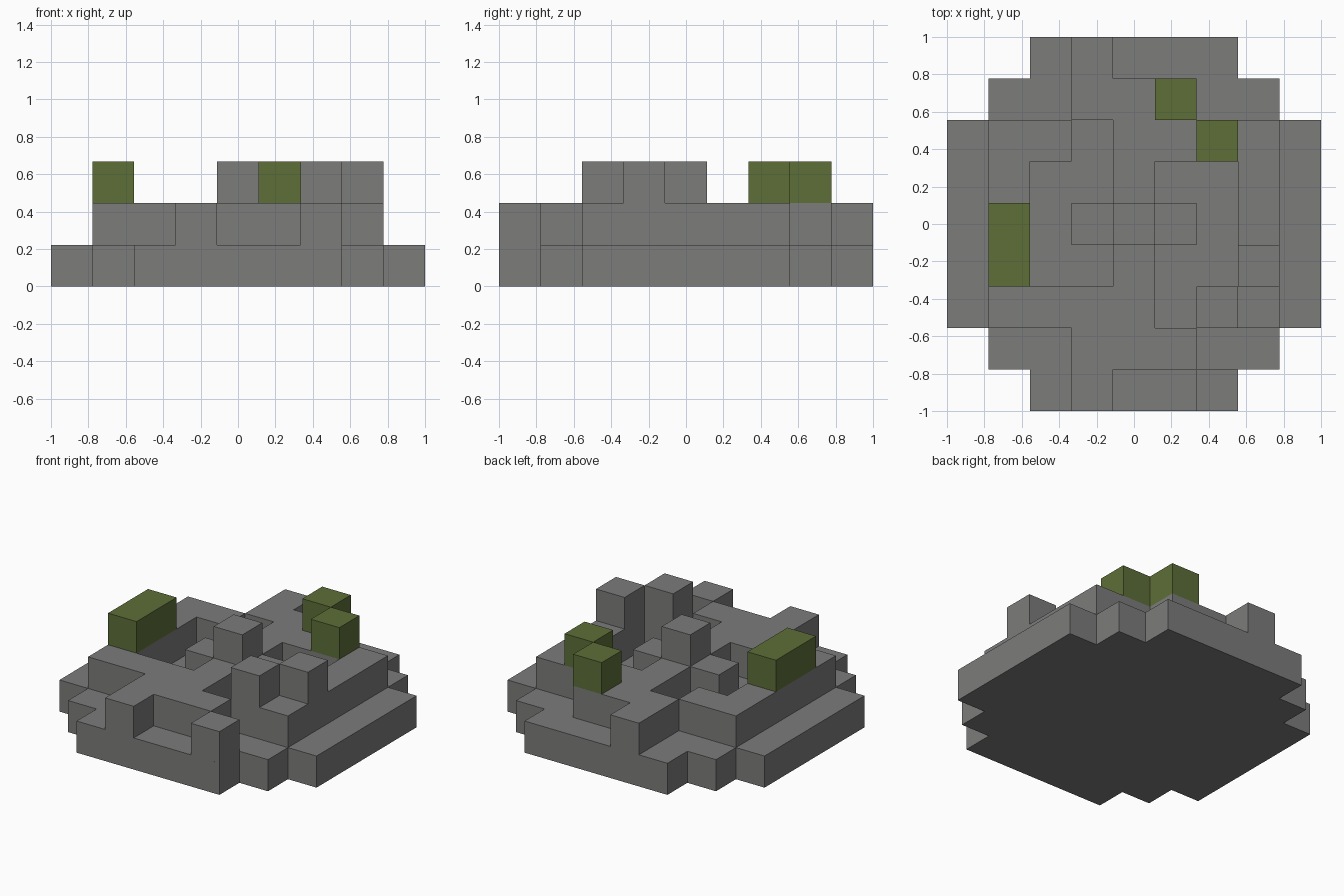
import bpy
import bmesh
from mathutils import Vector

cube = bpy.data.objects.get("Cube")
if cube:
    bpy.data.objects.remove(cube, do_unlink=True)

GRID = 9
CELL = 2 / GRID
MID = GRID // 2


def make_material(name, color):
    mat = bpy.data.materials.new(name)
    mat.use_nodes = True
    mat.diffuse_color = color
    bsdf = mat.node_tree.nodes["Principled BSDF"]
    bsdf.inputs["Base Color"].default_value = color
    bsdf.inputs["Roughness"].default_value = 0.9
    return mat


stone = make_material("stone grey", (0.2, 0.2, 0.198, 1))
moss = make_material("moss green", (0.11, 0.156, 0.04, 1))


def add_blocks(name, cells, level, mat):
    """Closed shell around a set of grid cells on one level."""
    cells = set(cells)
    bm = bmesh.new()
    axes = [Vector(a) for a in ((1, 0, 0), (0, 1, 0), (0, 0, 1))]
    for i, j in cells:
        centre = Vector((i - MID, j - MID, level + 0.5)) * CELL
        for k in range(3):
            for sign in (-1, 1):
                n = axes[k] * sign
                if (i + round(n.x), j + round(n.y)) in cells and k < 2:
                    continue
                u, v = axes[(k + 1) % 3], axes[(k + 2) % 3] * sign
                corners = [n - u - v, n + u - v, n + u + v, n - u + v]
                bm.faces.new([bm.verts.new(centre + c * CELL / 2) for c in corners])
    bmesh.ops.remove_doubles(bm, verts=bm.verts[:], dist=0.001)
    bmesh.ops.dissolve_limit(bm, angle_limit=0.01, verts=bm.verts[:], edges=bm.edges[:])
    bmesh.ops.recalc_face_normals(bm, faces=bm.faces[:])
    mesh = bpy.data.meshes.new(name)
    bm.to_mesh(mesh)
    bm.free()
    mesh.materials.append(mat)
    obj = bpy.data.objects.new(name, mesh)
    bpy.context.collection.objects.link(obj)
    return obj


# Stepped base, a square with staircase corners
base = [(i, j) for i in range(GRID) for j in range(GRID)
        if abs(i - MID) + abs(j - MID) <= 6]
add_blocks("base", base, 0, stone)

# Wall course with two sunken channels, back row first
WALL_PLAN = [
    "...#.....",
    "...###...",
    ".##.####.",
    ".#..#..#.",
    ".#.###.#.",
    ".#..#..#.",
    ".####.##.",
    "...###...",
    "...#..#..",
]
walls = [(i, GRID - 1 - r) for r, row in enumerate(WALL_PLAN)
         for i, mark in enumerate(row) if mark == "#"]
add_blocks("walls", walls, 1, stone)

# Stone posts on top of the walls
add_blocks("centre_post", [(4, 4)], 2, stone)
add_blocks("front_post", [(6, 2)], 2, stone)
add_blocks("side_post", [(7, 3)], 2, stone)

# Mossy blocks
add_blocks("long_moss_block", [(1, 3), (1, 4)], 2, moss)
add_blocks("inner_moss_block", [(6, 6)], 2, moss)
add_blocks("back_moss_block", [(5, 7)], 2, moss)
